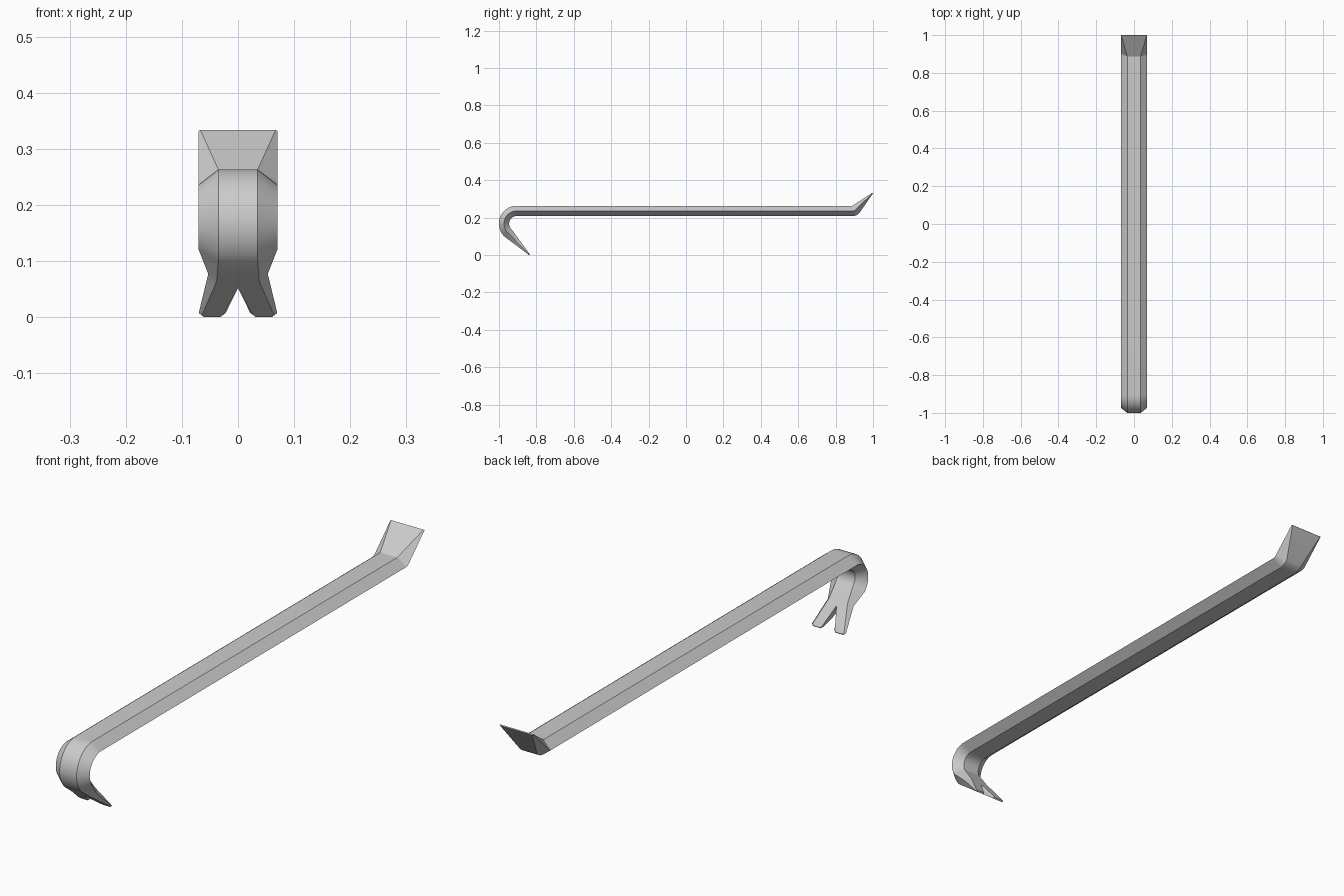
import bpy, bmesh
from math import radians, cos, sin

if "Cube" in bpy.data.objects:
    bpy.data.objects.remove(bpy.data.objects["Cube"])

T = 0.0275                      # half thickness of the bar
BAR = (0, 0, 0.035, 0.07)       # half-section x: centre, inner flat, outer flat, side edge
sections = []

# One half-section: 6 points around (y, z); angle is the direction of its upper face
def section(y, z, deg, t, xs):
    c, s = cos(radians(deg)), sin(radians(deg))
    xi, xa, xb, xc = xs
    pts = [(xi, 0), (xa, t), (xb, t), (xc, 0), (xb, -t), (xa, -t)]
    sections.append([(x, y + h * c, z + h * s) for x, h in pts])

# Taper from one centre point to another
def taper(p, q, f, deg, t_end, xs):
    section(p[0] + (q[0] - p[0]) * f, p[1] + (q[1] - p[1]) * f,
            deg, T + (t_end - T) * f, xs)

# Split claw, from the prong tips back to the hook
hook, r = (-0.905, 0.168), 0.068
root = (hook[0] + r * cos(radians(225)), hook[1] + r * sin(radians(225)))
tip = (-0.837, 0.002)
taper(root, tip, 1.0, 225, 0.003, (0.029, 0.032, 0.06, 0.063))
taper(root, tip, 0.955, 225, 0.003, (0.022, 0.026, 0.064, 0.07))
taper(root, tip, 0.48, 225, 0.003, (0, 0, 0.043, 0.0564))
taper(root, tip, 0.364, 225, 0.003, (0, 0, 0.038, 0.053))

# Hook bend
N = 18
for i in range(N + 1):
    a = 225 - 135 * i / N
    section(hook[0] + r * cos(radians(a)), hook[1] + r * sin(radians(a)), a, T, BAR)

# Chisel bend, pivoting on the upper edge, then the flat chisel blade
pivot = (0.888, 0.263)
N = 8
for i in range(N + 1):
    a = 90 + 45 * i / N
    end = (pivot[0] - T * cos(radians(a)), pivot[1] - T * sin(radians(a)))
    section(*end, a, T, BAR)
taper(end, (0.9985, 0.332), 1.0, 135, 0.002, (0, 0, 0.067, 0.07))

# Loft the half-sections, leaving the centre plane open for mirroring
bm = bmesh.new()
rings = [[bm.verts.new(p) for p in sec] for sec in sections]
for a, b in zip(rings, rings[1:]):
    for k in range(6):
        quad = [a[k], a[(k + 1) % 6], b[(k + 1) % 6], b[k]]
        if any(abs(v.co.x) > 1e-6 for v in quad):
            bm.faces.new(quad)
bm.faces.new(rings[0][::-1])
bm.faces.new(rings[-1])
bmesh.ops.delete(bm, geom=[v for v in bm.verts if not v.link_faces], context='VERTS')
bmesh.ops.recalc_face_normals(bm, faces=bm.faces[:])
mesh = bpy.data.meshes.new("pry_bar")
bm.to_mesh(mesh)
bm.free()

bar = bpy.data.objects.new("pry_bar", mesh)
bpy.context.collection.objects.link(bar)
bpy.context.view_layer.objects.active = bar
bar.select_set(True)
mirror = bar.modifiers.new("mirror", 'MIRROR')
mirror.merge_threshold = 0.0002
bpy.ops.object.modifier_apply(modifier=mirror.name)

# Make sure the surface faces outward after mirroring
bm = bmesh.new()
bm.from_mesh(mesh)
bmesh.ops.recalc_face_normals(bm, faces=bm.faces[:])
bm.to_mesh(mesh)
bm.free()
bpy.ops.object.shade_smooth_by_angle(angle=radians(30))
